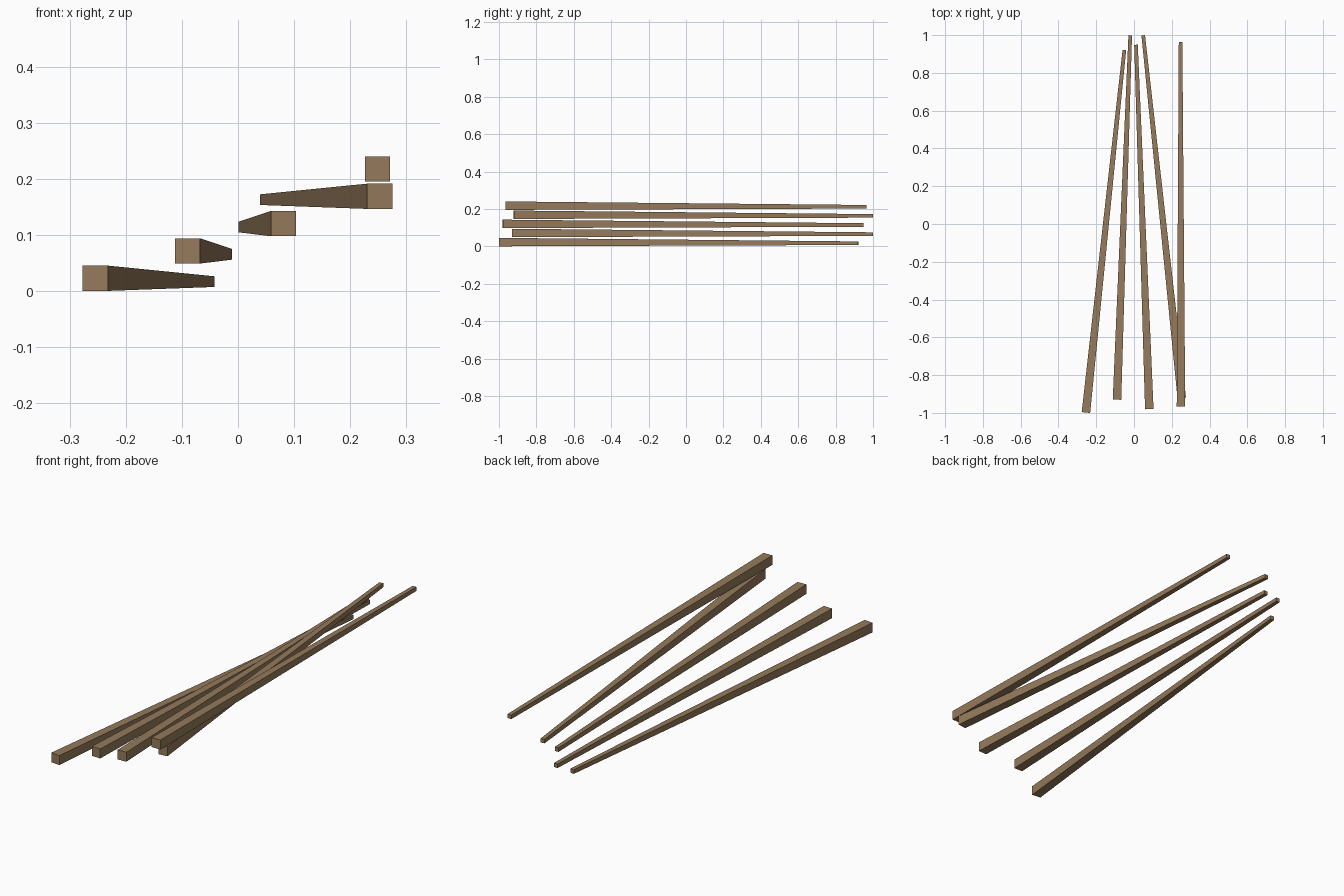
import bpy, bmesh
from mathutils import Vector

if "Cube" in bpy.data.objects:
    bpy.data.objects.remove(bpy.data.objects["Cube"])

BIG, SMALL = 0.0225, 0.0095   # half thickness at each end

wood = bpy.data.materials.new("brown_wood")
wood.diffuse_color = (0.30, 0.195, 0.105, 1)
wood.use_nodes = True
wood.node_tree.nodes["Principled BSDF"].inputs["Base Color"].default_value = wood.diffuse_color


def tapered_stick(name, start, end):
    """Square stick tapering from start to end, with end faces square to its heading."""
    a, b = Vector(start), Vector(end)
    heading = b - a
    side = Vector((heading.y, -heading.x, 0)).normalized()
    up = Vector((0, 0, 1))
    bm = bmesh.new()
    rings = []
    for centre, h in ((a, BIG), (b, SMALL)):
        rings.append([bm.verts.new(centre + side * sx * h + up * sz * h)
                      for sx, sz in ((-1, -1), (1, -1), (1, 1), (-1, 1))])
    r0, r1 = rings
    bm.faces.new(r0)
    bm.faces.new(r1[::-1])
    for i in range(4):
        j = (i + 1) % 4
        bm.faces.new((r0[i], r1[i], r1[j], r0[j]))
    bmesh.ops.recalc_face_normals(bm, faces=bm.faces)
    mesh = bpy.data.meshes.new(name)
    bm.to_mesh(mesh)
    bm.free()
    mesh.materials.append(wood)
    obj = bpy.data.objects.new(name, mesh)
    bpy.context.collection.objects.link(obj)


# Thick end x, y and thin end x, y of each stick, lowest first
layout = [
    (-0.2545, -0.998, -0.051, 0.921),
    (-0.090, -0.930, -0.020, 0.999),
    (0.081, -0.980, 0.0105, 0.949),
    (0.2527, -0.921, 0.049, 0.999),
    (0.2487, -0.966, 0.2465, 0.964),
]
for i, (x0, y0, x1, y1) in enumerate(layout):
    z = 0.0228 + i * 0.0487
    tapered_stick(f"stick_{i + 1}", (x0, y0, z), (x1, y1, z - 0.006))
